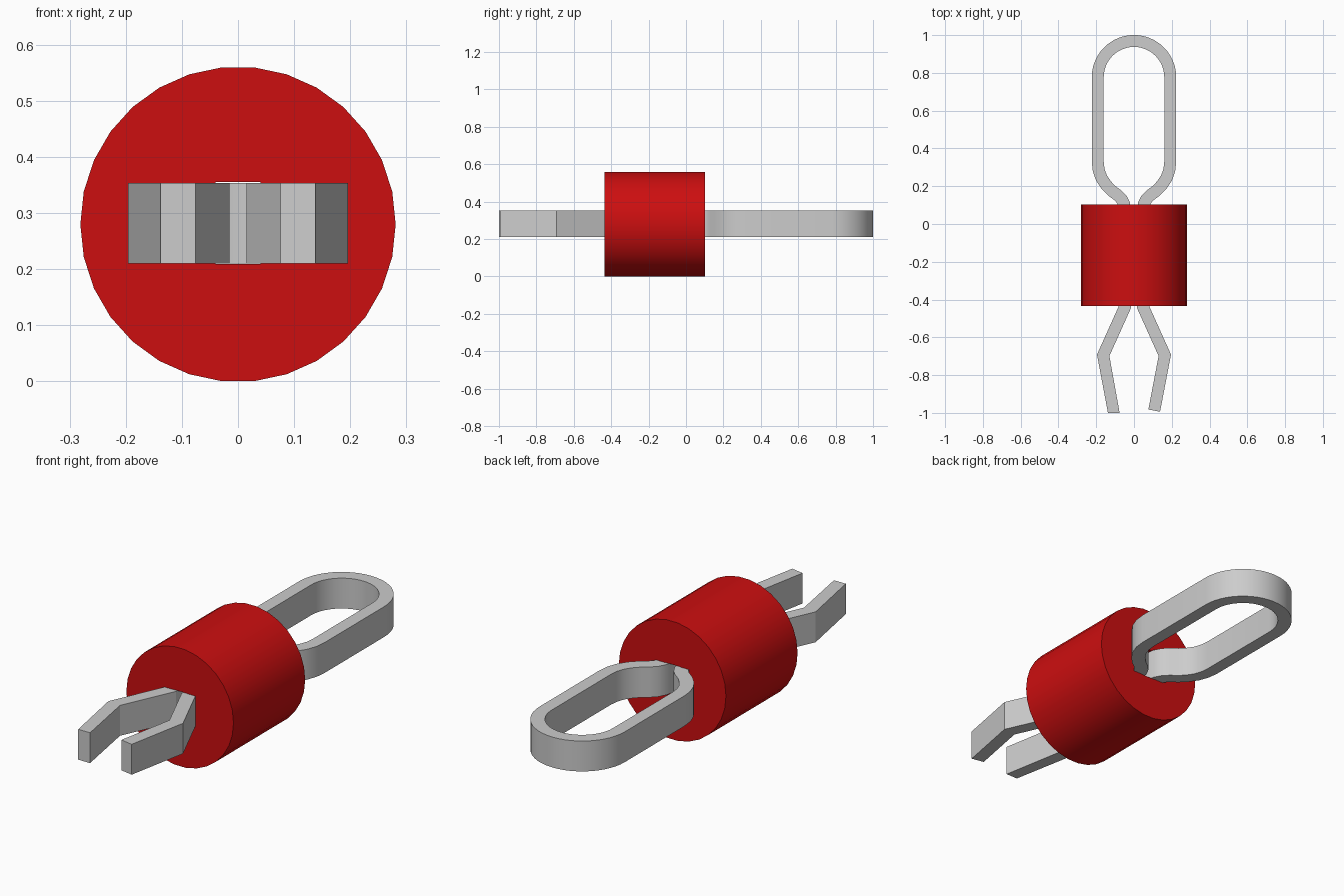
import bpy, bmesh, math
from mathutils import Vector

cube = bpy.data.objects.get("Cube")
if cube:
    bpy.data.objects.remove(cube)


def material(name, rgb):
    m = bpy.data.materials.new(name)
    m.use_nodes = True
    m.diffuse_color = (*rgb, 1)
    m.node_tree.nodes["Principled BSDF"].inputs["Base Color"].default_value = (*rgb, 1)
    return m


def add_object(name, bm, mat):
    bmesh.ops.recalc_face_normals(bm, faces=bm.faces[:])
    mesh = bpy.data.meshes.new(name)
    bm.to_mesh(mesh)
    bm.free()
    mesh.materials.append(mat)
    ob = bpy.data.objects.new(name, mesh)
    bpy.context.collection.objects.link(ob)
    return ob


def smooth(ob, degrees):
    bpy.ops.object.select_all(action='DESELECT')
    ob.select_set(True)
    bpy.context.view_layer.objects.active = ob
    bpy.ops.object.shade_smooth_by_angle(angle=math.radians(degrees))


def strip(name, path, half, z0, z1, mat):
    """Sweep a rectangular section along a flat path with mitred corners."""
    bm = bmesh.new()
    rings = []
    for i, p in enumerate(path):
        d0 = (p - path[max(i - 1, 0)]).normalized()
        d1 = (path[min(i + 1, len(path) - 1)] - p).normalized()
        if i == 0:
            d0 = d1
        if i == len(path) - 1:
            d1 = d0
        t = (d0 + d1).normalized()
        n = Vector((-t.y, t.x)) * (half / t.dot(d0))
        corners = ((p + n, z0), (p - n, z0), (p - n, z1), (p + n, z1))
        rings.append([bm.verts.new((q.x, q.y, z)) for q, z in corners])
    for a, b in zip(rings, rings[1:]):
        for k in range(4):
            bm.faces.new((a[k], a[(k + 1) % 4], b[(k + 1) % 4], b[k]))
    bm.faces.new(rings[0])
    bm.faces.new(rings[-1])
    # square the left tip off across the front
    for v in rings[-1]:
        v.co.y = -1.0
    return add_object(name, bm, mat)


red = material("red", (0.604, 0.0045, 0.005))
grey = material("light grey", (0.604, 0.604, 0.604))

R, Z0, Z1 = 0.281, 0.210, 0.354

# Barrel lying along y
bm = bmesh.new()
front, back = [], []
for i in range(30):
    a = math.tau * i / 30
    x, z = R * math.cos(a), 0.28 + R * math.sin(a)
    front.append(bm.verts.new((x, -0.435, z)))
    back.append(bm.verts.new((x, 0.102, z)))
bm.faces.new(front)
bm.faces.new(back)
for i in range(30):
    j = (i + 1) % 30
    bm.faces.new((front[i], front[j], back[j], back[i]))
barrel = add_object("barrel", bm, red)

# Slot through the barrel for the strip
bm = bmesh.new()
bmesh.ops.create_cube(bm, size=1)
for v in bm.verts:
    v.co = (v.co.x * 0.08, v.co.y * 1.0 - 0.17, 0.282 + v.co.z * (Z1 - Z0 + 0.002))
cutter = add_object("slot_cutter", bm, red)
cutter.hide_render = True
cut = barrel.modifiers.new("slot", 'BOOLEAN')
cut.operation = 'DIFFERENCE'
cut.solver = 'EXACT'
cut.object = cutter
bpy.context.view_layer.objects.active = barrel
barrel.select_set(True)
bpy.ops.object.modifier_apply(modifier="slot")
bpy.data.objects.remove(cutter)
smooth(barrel, 30)

# Bent strip: right half from jaw tip to loop, then mirrored back
half = [Vector(p) for p in (
    (0.107, -0.988), (0.163, -0.695), (0.047, -0.437), (0.047, 0.07),
    (0.052, 0.105), (0.066, 0.132), (0.088, 0.154), (0.118, 0.176),
    (0.148, 0.207), (0.172, 0.243), (0.187, 0.285), (0.192, 0.33))]
arc = [Vector((0.192 * math.cos(a), 0.777 + 0.192 * math.sin(a)))
       for a in (math.pi * i / 24 for i in range(25))]
path = half + arc + [Vector((-p.x, p.y)) for p in reversed(half)]
clip = strip("spring_clip", path, 0.0315, Z0, Z1, grey)
smooth(clip, 20)
